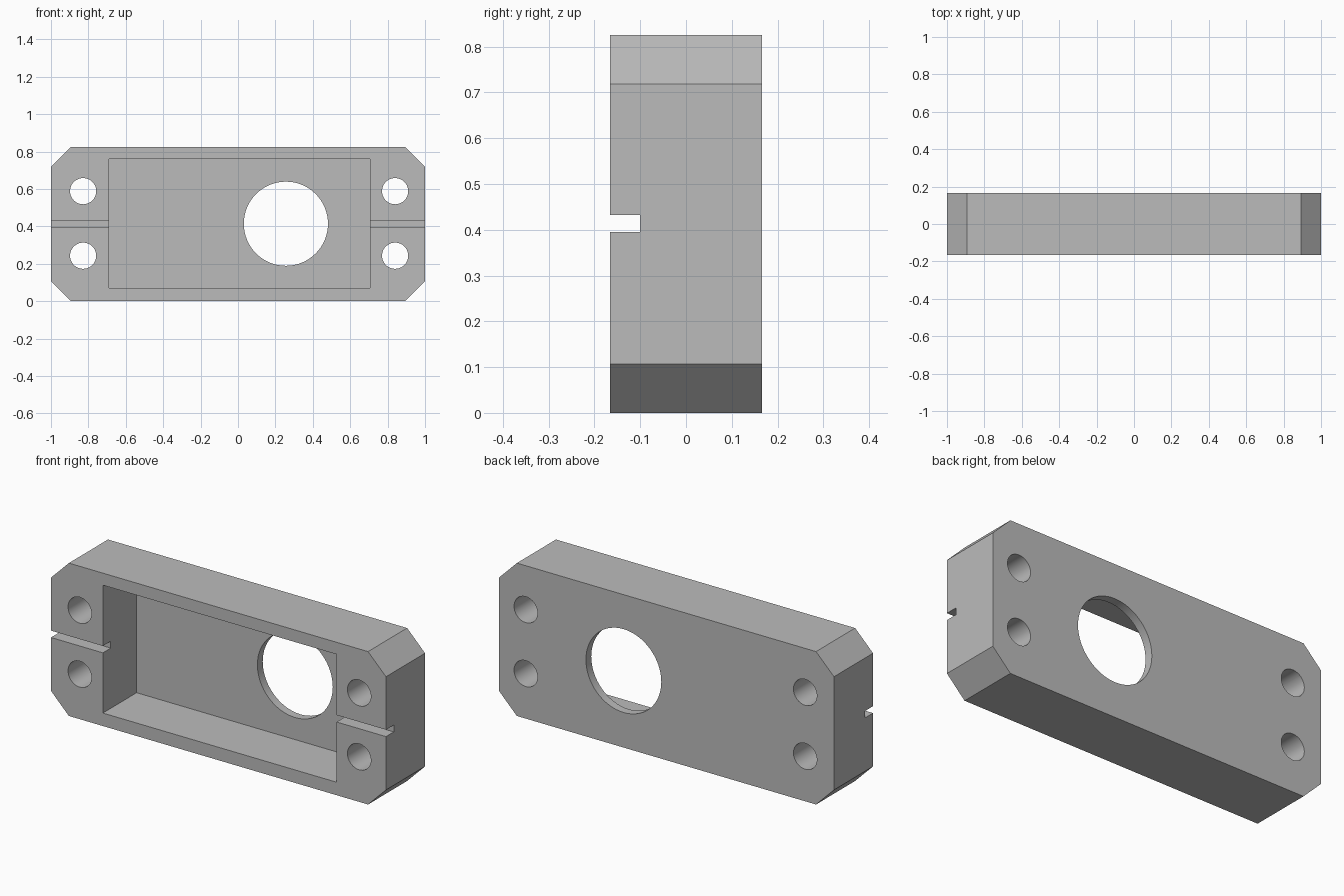
import bpy
import bmesh
import math
from mathutils import Matrix

if "Cube" in bpy.data.objects:
    bpy.data.objects.remove(bpy.data.objects["Cube"], do_unlink=True)

HEIGHT = 0.825
HALF_DEPTH = 0.1665
CHAMFER = 0.107
FRONT = -HALF_DEPTH

grey = bpy.data.materials.new("plain grey")
grey.use_nodes = True
colour = (0.5, 0.5, 0.5, 1)
grey.diffuse_color = colour
grey.node_tree.nodes["Principled BSDF"].inputs["Base Color"].default_value = colour


def finish(bm, name):
    bmesh.ops.recalc_face_normals(bm, faces=bm.faces)
    mesh = bpy.data.meshes.new(name)
    bm.to_mesh(mesh)
    bm.free()
    mesh.materials.append(grey)
    obj = bpy.data.objects.new(name, mesh)
    bpy.context.collection.objects.link(obj)
    return obj


def box(name, x0, x1, y0, y1, z0, z1):
    bm = bmesh.new()
    place = Matrix.Translation(((x0 + x1) / 2, (y0 + y1) / 2, (z0 + z1) / 2))
    size = Matrix.Diagonal((x1 - x0, y1 - y0, z1 - z0, 1))
    bmesh.ops.create_cube(bm, size=1, matrix=place @ size)
    return finish(bm, name)


def bore(name, x, z, radius):
    bm = bmesh.new()
    place = Matrix.Translation((x, 0, z)) @ Matrix.Rotation(math.pi / 2, 4, "X")
    bmesh.ops.create_cone(bm, cap_ends=True, segments=64, radius1=radius,
                          radius2=radius, depth=1, matrix=place)
    return finish(bm, name)


# Plate with its four corners cut at an angle
bm = bmesh.new()
inner = 1 - CHAMFER
outline = [(-inner, 0), (inner, 0), (1, CHAMFER), (1, HEIGHT - CHAMFER),
           (inner, HEIGHT), (-inner, HEIGHT), (-1, HEIGHT - CHAMFER), (-1, CHAMFER)]
face = bm.faces.new([bm.verts.new((x, FRONT, z)) for x, z in outline])
extruded = bmesh.ops.extrude_face_region(bm, geom=[face])
moved = [v for v in extruded["geom"] if isinstance(v, bmesh.types.BMVert)]
bmesh.ops.translate(bm, verts=moved, vec=(0, 2 * HALF_DEPTH, 0))
plate = finish(bm, "mounting_plate")

# Front pocket, cable slot, round opening and four screw holes
cutters = [
    box("pocket_cutter", -0.69, 0.705, FRONT - 0.1, 0.121, 0.07, 0.76),
    box("slot_cutter", -1.1, 1.1, FRONT - 0.1, -0.1, 0.395, 0.432),
    bore("opening_cutter", 0.256, 0.414, 0.225),
]
for x in (-0.828, 0.84):
    for z in (0.243, 0.588):
        cutters.append(bore("screw_hole_cutter", x, z, 0.07))

bpy.context.view_layer.objects.active = plate
plate.select_set(True)
for cutter in cutters:
    cutter.hide_render = True
    cut = plate.modifiers.new(cutter.name, "BOOLEAN")
    cut.operation = "DIFFERENCE"
    cut.solver = "EXACT"
    cut.object = cutter
    bpy.ops.object.modifier_apply(modifier=cut.name)
    bpy.data.objects.remove(cutter, do_unlink=True)

bpy.ops.object.shade_smooth_by_angle(angle=math.radians(30))
